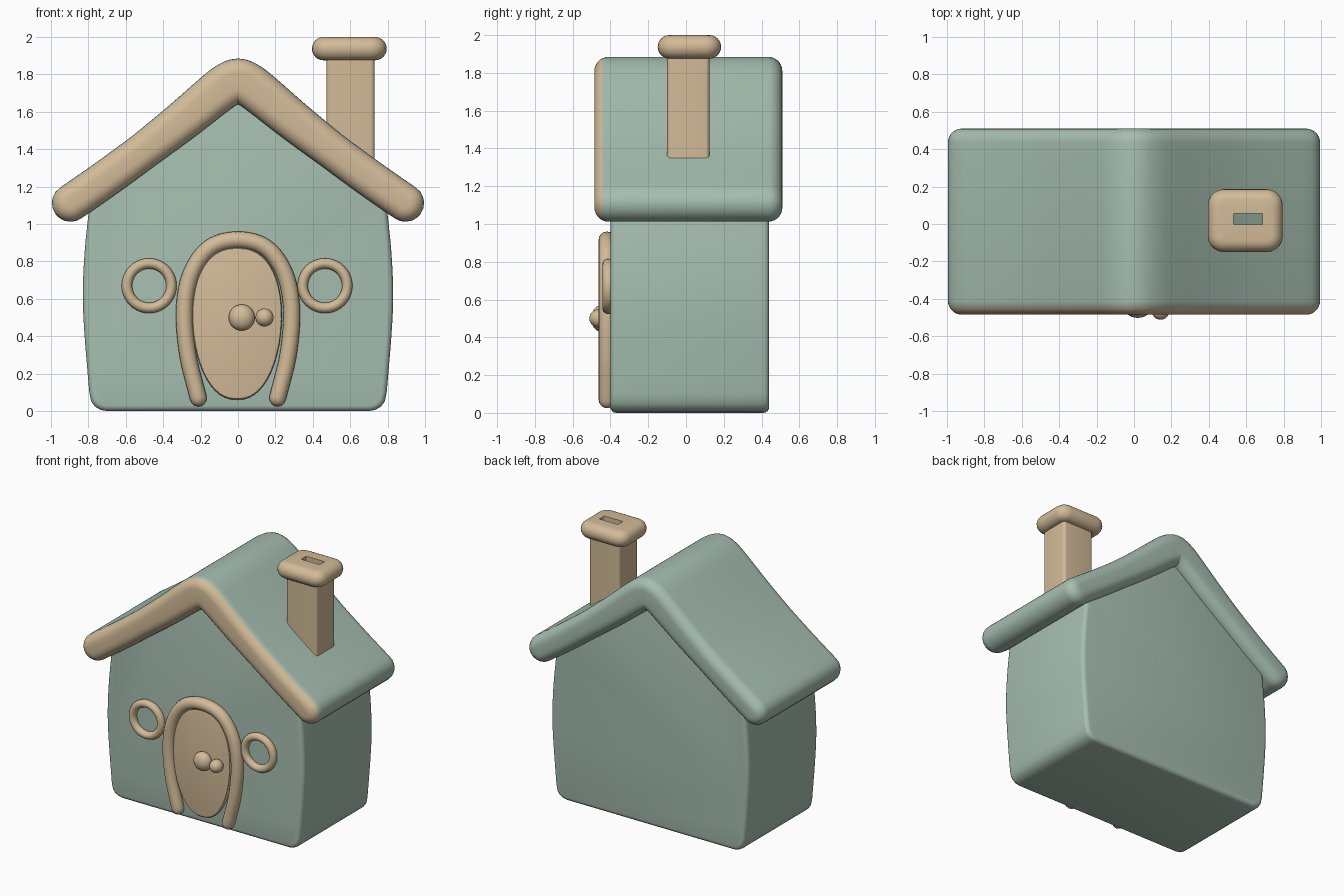
import bpy, bmesh, math
from mathutils import Vector

if "Cube" in bpy.data.objects:
    bpy.data.objects.remove(bpy.data.objects["Cube"])


def material(name, rgb):
    m = bpy.data.materials.new(name)
    m.diffuse_color = (*rgb, 1)
    m.use_nodes = True
    m.node_tree.nodes["Principled BSDF"].inputs["Base Color"].default_value = m.diffuse_color
    return m


GREEN = material("sage_green", (0.381, 0.515, 0.434))
TAN = material("warm_tan", (0.651, 0.497, 0.314))


def finish(name, bm, mats, angle=40, rule=None):
    bmesh.ops.recalc_face_normals(bm, faces=bm.faces)
    if rule:
        for f in bm.faces:
            f.material_index = rule(f.calc_center_median())
    me = bpy.data.meshes.new(name)
    bm.to_mesh(me)
    bm.free()
    for m in mats:
        me.materials.append(m)
    ob = bpy.data.objects.new(name, me)
    bpy.context.collection.objects.link(ob)
    bpy.ops.object.select_all(action='DESELECT')
    ob.select_set(True)
    bpy.context.view_layer.objects.active = ob
    bpy.ops.object.shade_smooth_by_angle(angle=math.radians(angle))
    return ob


def loft(name, rings, mats, caps=(True, True), angle=40, rule=None):
    bm = bmesh.new()
    vs = [[bm.verts.new(p) for p in r] for r in rings]
    n = len(vs[0])
    for a, b in zip(vs, vs[1:]):
        for i in range(n):
            j = (i + 1) % n
            bm.faces.new((a[i], a[j], b[j], b[i]))
    if caps[0]:
        bm.faces.new(vs[0])
    if caps[1]:
        bm.faces.new(vs[-1])
    return finish(name, bm, mats, angle, rule)


def smooth_path(pts, steps=5):
    """Catmull-Rom curve through 2D points."""
    p = [Vector(q) for q in pts]
    p = [2 * p[0] - p[1]] + p + [2 * p[-1] - p[-2]]
    out = []
    for a, b, c, d in zip(p, p[1:], p[2:], p[3:]):
        for k in range(steps):
            t = k / steps
            out.append(0.5 * (2 * b + (c - a) * t + (2 * a - 5 * b + 4 * c - d) * t * t
                              + (3 * b - a - 3 * c + d) * t ** 3))
    return out + [p[-2]]


def normals(path, closed=False):
    n, res = len(path), []
    for i in range(n):
        a = path[(i - 1) % n] if closed else path[max(i - 1, 0)]
        b = path[(i + 1) % n] if closed else path[min(i + 1, n - 1)]
        t = (b - a).normalized()
        res.append(Vector((-t.y, t.x)))
    return res


def mirrored(half):
    """Half runs from centre outwards; returns left to right path."""
    return [(-x, z) for x, z in half[:0:-1]] + list(half)


def rounded_depth(y0, y1, r, n=5):
    """Pairs (y, inset) for a rounded front and back edge."""
    q = [k / n * math.pi / 2 for k in range(n + 1)]
    front = [(y0 + r - r * math.cos(a), r - r * math.sin(a)) for a in q]
    return front + [(y1 - (y - y0), d) for y, d in reversed(front)]


# house body: bulging gable profile with softened edges
upper = [(0.795, 0.1), (0.82, 0.4), (0.83, 0.62), (0.82, 0.85), (0.80, 1.05), (0.79, 1.16)]
right = [(0.70, 0), (0.735, 0.006), (0.765, 0.024), (0.785, 0.052)] \
    + [tuple(v) for v in smooth_path(upper, 3)] + [(0.4, 1.46)]
prof = [Vector(p) for p in right + [(0, 1.75)] + [(-x, z) for x, z in right[::-1]]]
nrm = normals(prof, True)
loft("house_body", [[(p.x + n.x * d, y, p.y + n.y * d) for p, n in zip(prof, nrm)]
                    for y, d in rounded_depth(-0.40, 0.44, 0.03, 4)], [GREEN])

# roof: thick sagging band with round eaves and a tan front fascia
half = [(0, 1.765), (0.06, 1.742), (0.13, 1.69), (0.3, 1.55), (0.5, 1.395), (0.7, 1.248), (0.895, 1.112)]
mid = smooth_path(mirrored(half), 4)
mn = normals(mid)


def band(d):
    rad = [0.1 + 0.02 * max(0, 1 - abs(p.x) / 0.5) - d for p in mid]
    top = [p + n * r for p, n, r in zip(mid, mn, rad)]
    low = [p - n * r for p, n, r in zip(mid, mn, rad)]

    def cap(p, n, r, s):
        t = Vector((n.y, -n.x)) * s
        return [p + (n * math.cos(a) * s + t * math.sin(a)) * r
                for a in [math.pi * k / 10 for k in range(1, 10)]]
    return top + cap(mid[-1], mn[-1], rad[-1], 1) + low[::-1] + cap(mid[0], mn[0], rad[0], -1)


loft("roof", [[(v.x, y, v.y) for v in band(d)] for y, d in rounded_depth(-0.485, 0.51, 0.075, 7)],
     [GREEN, TAN], rule=lambda c: 1 if c.y < -0.435 else 0)

# door frame: arched tube with rounded feet
arch = [(0, 0.915), (0.15, 0.873), (0.25, 0.735), (0.287, 0.54), (0.268, 0.3), (0.212, 0.07)]
path = smooth_path(mirrored(arch), 6)
pn = normals(path)
R = 0.045
stations = [(p, n, R) for p, n in zip(path, pn)]


def foot(p, n, s):
    t = Vector((n.y, -n.x)) * s
    return [(p + t * R * math.sin(a), n, R * math.cos(a)) for a in (0.4, 0.8, 1.15, 1.45)]


stations = foot(path[0], pn[0], -1)[::-1] + stations + foot(path[-1], pn[-1], 1)
ang = [2 * math.pi * k / 16 for k in range(16)]
loft("door_frame", [[(p.x + n.x * r * math.cos(a), -0.418 + r * math.sin(a), p.y + n.y * r * math.cos(a))
                     for a in ang] for p, n, r in stations], [TAN], angle=60)

# door: egg shaped panel, narrower at the foot
egg = []
for k in range(48):
    a = 2 * math.pi * k / 48
    c, s = math.cos(a), math.sin(a)
    e = 0.85
    x = math.copysign(abs(c) ** e, c) * (0.24 + 0.03 * min(s, 0))
    egg.append(Vector((x - 0.005, 0.49 + math.copysign(abs(s) ** e, s) * (0.385 if s > 0 else 0.43))))
loft("door", [[(-0.005 + (v.x + 0.005) * f, y, 0.48 + (v.y - 0.48) * f) for v in egg]
              for y, f in ((-0.38, 1), (-0.422, 1), (-0.43, 0.985), (-0.433, 0.95))], [TAN])

# door knobs
for name, x, r, y, depth in (("large_knob", 0.02, 0.07, -0.45, 0.052), ("small_knob", 0.142, 0.048, -0.462, 0.05)):
    bm = bmesh.new()
    bmesh.ops.create_uvsphere(bm, u_segments=24, v_segments=14, radius=1)
    bmesh.ops.scale(bm, vec=(r, depth, r), verts=bm.verts)
    bmesh.ops.translate(bm, vec=(x, y, 0.5), verts=bm.verts)
    finish(name, bm, [TAN], 80)

# round window rims
for name, x in (("left_window_rim", -0.475), ("right_window_rim", 0.465)):
    rings = []
    for k in range(41):
        b = 2 * math.pi * k / 40
        rings.append([(x + (0.119 + 0.028 * math.cos(a)) * math.cos(b), -0.412 + 0.03 * math.sin(a),
                       0.67 + (0.119 + 0.028 * math.cos(a)) * math.sin(b)) for a in ang])
    ob = loft(name, rings, [TAN], caps=(False, False), angle=80)
    bm = bmesh.new()
    bm.from_mesh(ob.data)
    bmesh.ops.remove_doubles(bm, verts=bm.verts, dist=1e-5)
    bm.to_mesh(ob.data)
    bm.free()


# chimney: shaft, rounded cap and a narrow open flue
def rounded_rect(cx, cy, hx, hy, r, z):
    pts = []
    for q, (sx, sy) in enumerate(((1, 1), (-1, 1), (-1, -1), (1, -1))):
        for k in range(6):
            a = (q + k / 5) * math.pi / 2
            pts.append((cx + sx * (hx - r) + r * math.cos(a), cy + sy * (hy - r) + r * math.sin(a), z))
    return pts


rings = [rounded_rect(0.602, 0.012, 0.128, 0.112, 0.02, z) for z in (1.33, 1.885)]
for k in range(13):
    a = -math.pi / 2 + math.pi * k / 12
    g = 0.0625 * (1 - math.cos(a))
    rings.append(rounded_rect(0.595, 0.018, 0.2 - g, 0.168 - g, 0.085 - g, 1.9375 + 0.0625 * math.sin(a)))
rings += [rounded_rect(0.61, 0.027, 0.078, 0.03, 0.006, z) for z in (2.0, 1.35)]
loft("chimney", rings, [TAN], caps=(False, False))
